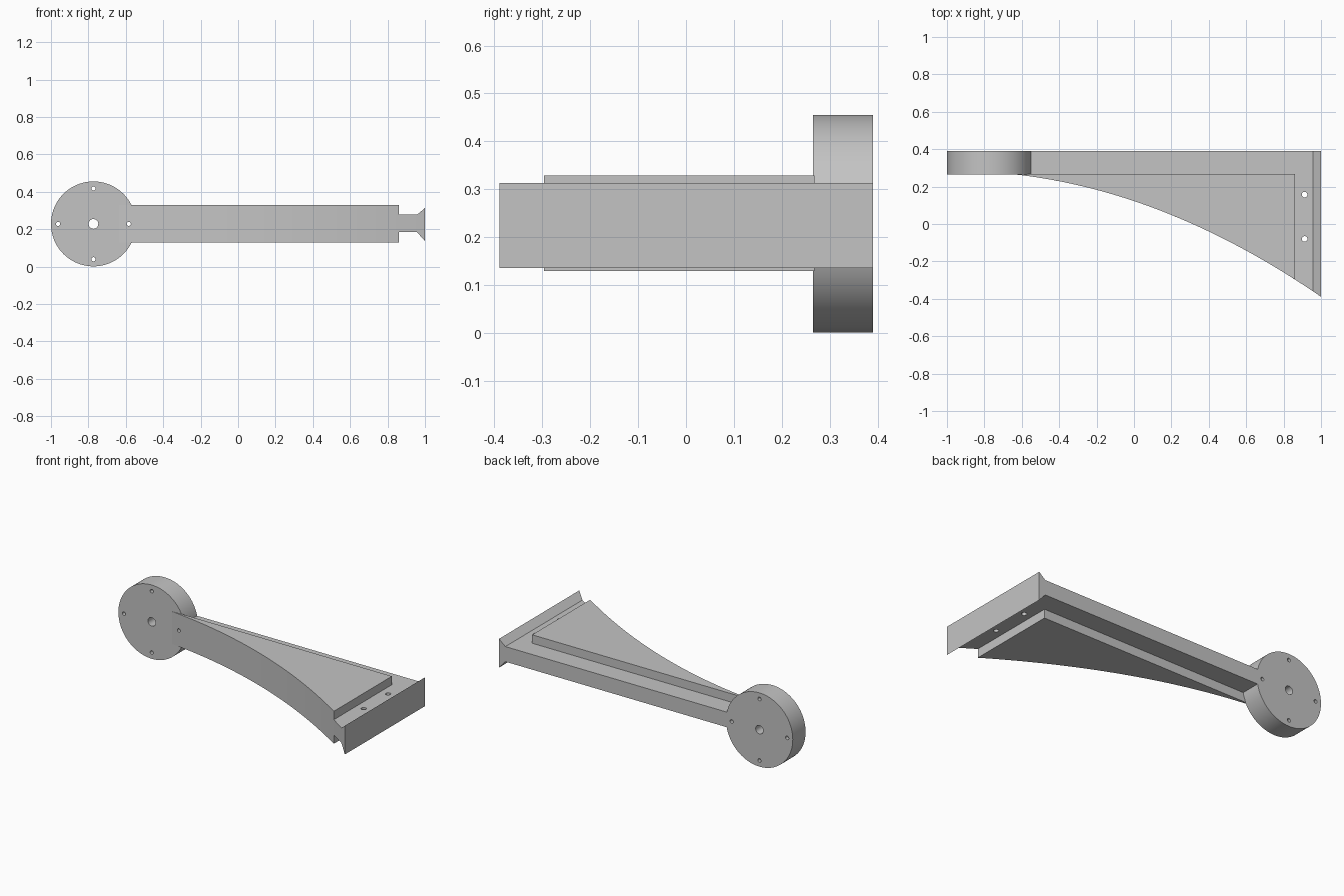
import bpy, bmesh, math
from mathutils import Vector

if "Cube" in bpy.data.objects:
    bpy.data.objects.remove(bpy.data.objects["Cube"])

grey = bpy.data.materials.new("plain_grey")
grey.use_nodes = True
colour = (0.55, 0.55, 0.55, 1)
grey.diffuse_color = colour
grey.node_tree.nodes["Principled BSDF"].inputs["Base Color"].default_value = colour

HUB_X, MID_Z, HUB_R = -0.773, 0.228, 0.227
HUB_FRONT, BACK = 0.265, 0.39
CORE_END = 0.86


def prism(name, points, axis, low, high):
    """Extrude a flat outline along y (points are x, z) or z (points are x, y)."""
    bm = bmesh.new()
    place = (lambda a, b: (a, low, b)) if axis == "y" else (lambda a, b: (a, b, low))
    face = bm.faces.new([bm.verts.new(place(a, b)) for a, b in points])
    new = bmesh.ops.extrude_face_region(bm, geom=[face])["geom"]
    shift = Vector((0, high - low, 0)) if axis == "y" else Vector((0, 0, high - low))
    bmesh.ops.translate(bm, vec=shift, verts=[v for v in new if isinstance(v, bmesh.types.BMVert)])
    bmesh.ops.recalc_face_normals(bm, faces=bm.faces)
    mesh = bpy.data.meshes.new(name)
    bm.to_mesh(mesh)
    bm.free()
    mesh.materials.append(grey)
    obj = bpy.data.objects.new(name, mesh)
    bpy.context.collection.objects.link(obj)
    return obj


def circle(cx, cy, radius, sides):
    return [(cx + radius * math.cos(math.tau * i / sides),
             cy + radius * math.sin(math.tau * i / sides)) for i in range(sides)]


def activate(obj):
    bpy.ops.object.select_all(action="DESELECT")
    obj.select_set(True)
    bpy.context.view_layer.objects.active = obj


def boolean(obj, tool, operation):
    activate(obj)
    mod = obj.modifiers.new("cut", "BOOLEAN")
    mod.operation, mod.solver, mod.object = operation, "EXACT", tool
    bpy.ops.object.modifier_apply(modifier=mod.name)


def outline(start, end, back):
    """Plan shape: straight back edge, parabolic front edge."""
    xs = [start + (end - start) * i / 40 for i in range(41)]
    front = [(x, HUB_FRONT - 0.112 * (x + 0.636) - 0.176 * (x + 0.636) ** 2) for x in xs]
    return front + [(end, back), (start, back)]


# Round hub
hub = prism("hub", circle(HUB_X, MID_Z, HUB_R, 96), "y", HUB_FRONT, BACK)

# Thin web with a flared end flange, trimmed to the curved plan
side = [(-0.7, 0.184), (0.957, 0.184), (1, 0.136), (1, 0.313), (0.957, 0.277), (-0.7, 0.277)]
web = prism("web_and_end_flange", side, "y", -0.5, BACK)
plan = prism("plan_cutter", outline(-0.69, 1, BACK + 0.1), "z", -0.1, 0.6)
boolean(web, plan, "INTERSECT")
boolean(web, hub, "DIFFERENCE")

# Thick core of the arm
core = prism("thick_core", outline(-0.64, CORE_END, 0.268), "z", 0.129, 0.329)

# Axle hole, four hub bolt holes, two flange screw holes
holes = [prism("axle_cutter", circle(HUB_X, MID_Z, 0.026, 32), "y", -0.5, 0.5)]
for i in range(4):
    a = math.tau * i / 4
    spot = circle(HUB_X + 0.189 * math.cos(a), MID_Z + 0.189 * math.sin(a), 0.011, 24)
    holes.append(prism("bolt_cutter", spot, "y", -0.5, 0.5))
for y in (0.157, -0.08):
    holes.append(prism("screw_cutter", circle(0.912, y, 0.015, 24), "z", -0.1, 0.6))

side_bolt, screws = holes[1], holes[5:]
for part, tools in ((hub, holes[:5]), (web, [side_bolt] + screws), (core, [side_bolt])):
    for tool in tools:
        boolean(part, tool, "DIFFERENCE")
    activate(part)
    bpy.ops.object.shade_smooth_by_angle(angle=math.radians(25))

for tool in holes + [plan]:
    bpy.data.objects.remove(tool)
